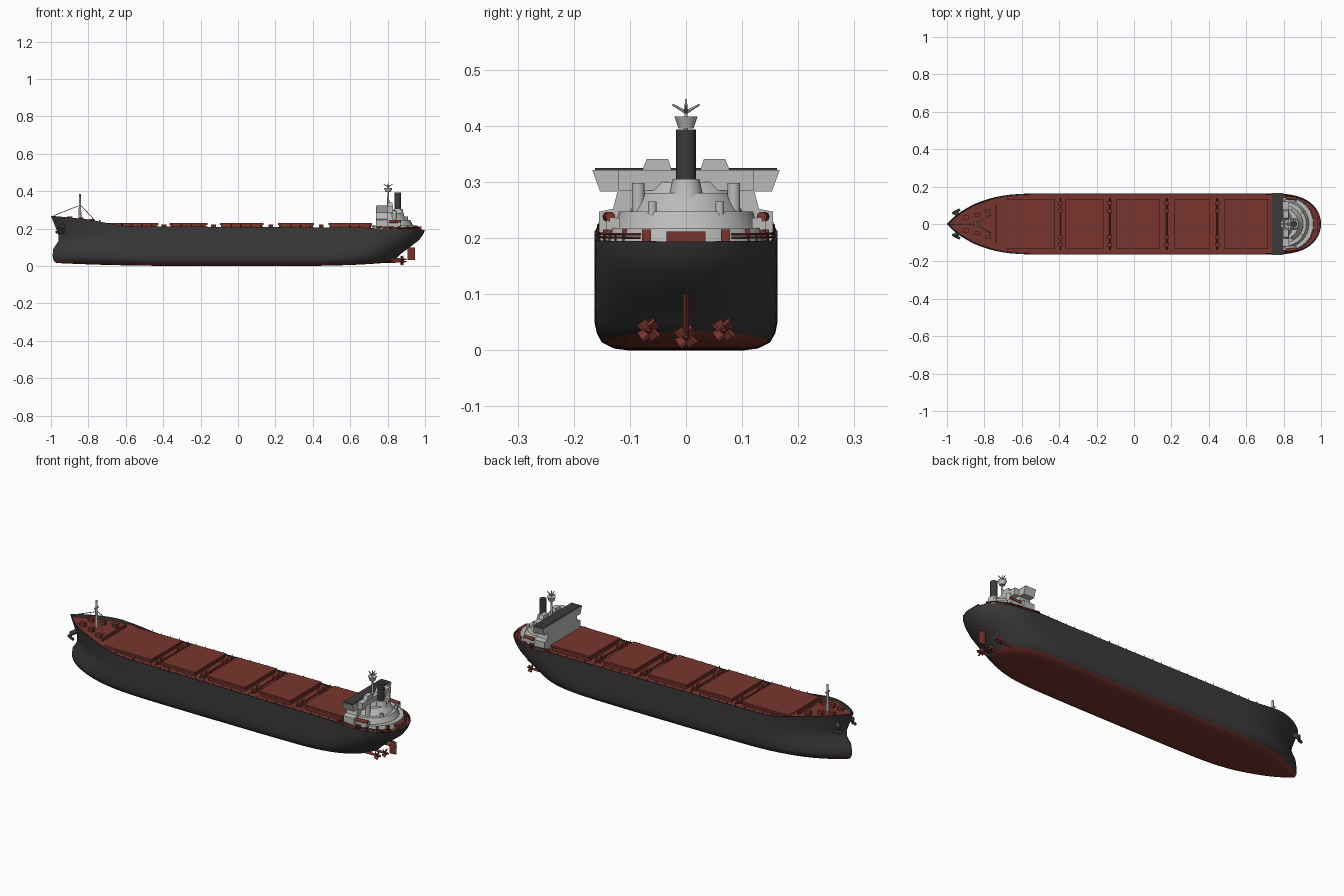
import bpy, bmesh, math
from mathutils import Vector

if "Cube" in bpy.data.objects:
    bpy.data.objects.remove(bpy.data.objects["Cube"])


def material(name, rgb):
    m = bpy.data.materials.new(name)
    m.diffuse_color = (*rgb, 1)
    m.use_nodes = True
    m.node_tree.nodes["Principled BSDF"].inputs["Base Color"].default_value = m.diffuse_color
    return m


DARK = material("hull black", (0.045, 0.041, 0.041))
RED = material("oxide red", (0.19, 0.036, 0.027))
GREY = material("house grey", (0.50, 0.50, 0.49))


def add_mesh(name, verts, faces, mats, index=None, smooth=None):
    me = bpy.data.meshes.new(name)
    bm = bmesh.new()
    vs = [bm.verts.new(v) for v in verts]
    for i, f in enumerate(faces):
        bm.faces.new([vs[k] for k in f]).material_index = index[i] if index else 0
    bmesh.ops.remove_doubles(bm, verts=bm.verts, dist=1e-5)
    bmesh.ops.recalc_face_normals(bm, faces=bm.faces)
    bm.to_mesh(me)
    bm.free()
    ob = bpy.data.objects.new(name, me)
    bpy.context.collection.objects.link(ob)
    for m in mats:
        me.materials.append(m)
    if smooth:
        bpy.ops.object.select_all(action='DESELECT')
        ob.select_set(True)
        bpy.context.view_layer.objects.active = ob
        bpy.ops.object.shade_smooth_by_angle(angle=math.radians(smooth))
    return ob


def prism(name, low, high, mat, smooth=None):
    """Solid between two matching loops of points."""
    n = len(low)
    faces = [(i, (i + 1) % n, (i + 1) % n + n, i + n) for i in range(n)]
    faces += [tuple(range(n))[::-1], tuple(range(n, 2 * n))]
    return add_mesh(name, low + high, faces, [mat], smooth=smooth)


def box(name, x0, x1, y0, y1, z0, z1, mat):
    loop = [(x0, y0), (x1, y0), (x1, y1), (x0, y1)]
    return prism(name, [(*p, z0) for p in loop], [(*p, z1) for p in loop], mat)


def rod(name, a, b, r, mat, r2=None, n=10):
    a, b = Vector(a), Vector(b)
    q = (b - a).to_track_quat('Z', 'Y')
    ring = [Vector((math.cos(t * 2 * math.pi / n), math.sin(t * 2 * math.pi / n), 0)) for t in range(n)]
    return prism(name, [a + q @ (v * r) for v in ring],
                 [b + q @ (v * (r if r2 is None else r2)) for v in ring], mat, smooth=40)


def sheer(x):
    """Height of the deck edge along the ship."""
    pts = [(-1.01, .27), (-.8, .25), (-.68, .226), (-.6, .213), (.7, .205), (.8, .196), (1.01, .194)]
    for (a, za), (b, zb) in zip(pts, pts[1:]):
        if x <= b:
            return za + (zb - za) * (x - a) / (b - a)
    return pts[-1][1]


def half_width(x, xb, xs, half, lb, ls):
    s = min(1, max(0, (x - xb) / lb))
    t = min(1, max(0, (xs - x) / ls))
    return half * (1 - (1 - s) ** 2.8) ** 0.9 * (1 - (1 - t) ** 3) ** 0.5


# Hull: waterlines as (height, bow x, stern x, half width, bow length, stern length)
TOP = (-1.0, 1.0, .163, .5, .28)
LEVELS = [(0, -.97, .78, .105, .55, .5), (.003, -.978, .81, .128, .55, .45),
          (.014, -.985, .84, .15, .55, .4), (.03, -.99, .855, .159, .5, .38),
          (.05, -.991, .875, .163, .5, .35), (.085, -.987, .92, .163, .5, .32),
          (.13, -.96, .968, .163, .5, .3), (.17, -.961, .99, .163, .5, .28),
          (None, *TOP), (None, -.993, .994, .158, .5, .28), (-1, -.99, .993, .157, .5, .28)]
M = 56
verts, faces, index = [], [], []
for z, xb, xs, *shape in LEVELS:
    for side in (1, -1):
        for j in range(M + 1):
            x = xb + (xs - xb) * (0.5 - 0.5 * math.cos(math.pi * j / M))
            if z is None:
                h = sheer(x)
            elif z < 0:
                h = sheer(x) - .005 - .008 * (x < -.75)
            else:
                lift = .018 * abs(x) ** 3 if x < 0 else .045 * x ** 4
                h = z + lift * (1 - z / .17)
            verts.append((x, side * half_width(x, xb, xs, *shape), h))
row = 2 * (M + 1)
for j in range(M):
    for k in range(len(LEVELS) - 1):
        for o in (0, M + 1):
            a = k * row + o + j
            faces.append((a, a + 1, a + 1 + row, a + row))
            index.append(1 if k < 2 else 0)
    for k in (0, len(LEVELS) - 1):       # flat bottom and deck
        a = k * row + j
        faces.append((a, a + 1, a + M + 2, a + M + 1))
        index.append(1)
# Collapse degenerate end faces before building
clean = [(f, i) for f, i in zip(faces, index)
         if len({tuple(round(c, 5) + 0.0 for c in verts[v]) for v in f}) == 4]
tri = []
for f, i in zip(faces, index):
    seen, keep = set(), []
    for v in f:
        key = tuple(round(c, 5) + 0.0 for c in verts[v])
        if key not in seen:
            seen.add(key)
            keep.append(v)
    if len(keep) == 3:
        tri.append((tuple(keep), i))
allf = clean + tri
add_mesh("hull", verts, [f for f, _ in allf], [DARK, RED], [i for _, i in allf], smooth=35)

# Hatch covers with low coamings
for x0, x1 in [(-.70, -.43), (-.36, -.17), (-.09, .13), (.22, .40), (.49, .71)]:
    w0 = min(.125, half_width(x0, *TOP) - .02)
    low = [(x0, -w0), (x1, -.128), (x1, .128), (x0, w0)]
    prism("hatch_coaming", [(*p, .2) for p in low], [(*p, .219) for p in low], RED)
    f = .012
    top = [(x0 - f * .5, -w0 - .006), (x1 + f * .5, -.134), (x1 + f * .5, .134), (x0 - f * .5, w0 + .006)]
    prism("hatch_cover", [(*p, .219) for p in top], [(*p, .23) for p in top], RED)

# Deck gear between hatches
for xc in (-.395, -.13, .175, .445):
    for y in (-.11, -.07, .07, .11):
        box("deck_winch", xc - .012, xc + .012, y - .009, y + .009, .2, .222, RED)
    rod("cross_pipe", (xc, -.14, .213), (xc, .14, .213), .004, RED)

# Deck edge rails and posts
for s in (-1, 1):
    for i in range(60):
        x0, x1 = -.62 + i * .0265, -.62 + (i + 1) * .0265
        p, q = [(x, s * (half_width(x, *TOP) - .006), sheer(x) + .012) for x in (x0, x1)]
        if i % 2 == 0:
            rod("rail_post", (p[0], p[1], p[2] - .018), p, .0016, RED, n=4)
        if x0 > .7:
            rod("stern_rail", p, q, .0025, RED, n=6)
            rod("stern_rail_low", (p[0], p[1], p[2] - .006), (q[0], q[1], q[2] - .006), .002, RED, n=4)
    # Stern bollards and bow fittings
    for x, y in ((.90, .105), (.94, .07), (.86, .13), (.82, .14)):
        box("stern_bollard", x - .012, x + .012, s * y - .008, s * y + .008, .188, .215, RED)
    for x, y in ((-.9, .035), (-.84, .05), (-.78, .07)):
        box("bow_winch", x - .014, x + .014, s * y - .01, s * y + .01, .22, sheer(x) + .006, RED)
    # Anchors
    rod("anchor_housing", (-.93, s * .04, .215), (-.955, s * .062, .20), .012, DARK)
    rod("anchor_shank", (-.955, s * .062, .21), (-.95, s * .066, .175), .006, DARK)
    rod("anchor_fluke", (-.972, s * .056, .182), (-.93, s * .078, .182), .007, DARK)
box("stern_winch", .955, .98, -.035, .035, .188, .212, RED)
box("breakwater", -.742, -.736, -.1, .1, .215, .247, RED)


# Accommodation tiers with rounded after ends
def tier(name, x0, x1, half, z0, z1, taper):
    def loop(k, z):
        xe = x0 + (x1 - x0) * k
        r = (xe - x0) * .65
        arc = [(xe - r + r * math.sin(a), half * k * math.cos(a))
               for a in (i * math.pi / 16 for i in range(17))]
        return [(x0, half * k, z)] + [(x, y, z) for x, y in arc] + [(x0, -half * k, z)]
    prism(name, loop(1, z0), loop(taper, z1), GREY, smooth=30)


tier("house_base", .74, .965, .146, .19, .218, .97)
tier("house_middle", .74, .935, .128, .218, .247, .93)
tier("house_upper", .74, .905, .10, .247, .28, .85)
tier("house_top", .74, .85, .085, .28, .30, .9)

# Wheelhouse front with overhanging wings
half_profile = [(.155, .19), (.155, .247), (.13, .252), (.122, .283), (.153, .283), (.167, .321)]
section = half_profile + [(-y, z) for y, z in reversed(half_profile)]
prism("bridge_and_wings", [(.737, y, z) for y, z in section], [(.80, y, z) for y, z in section], GREY)
box("bridge_roof", .741, .796, -.162, .162, .321, .325, DARK)
for s in (-1, 1):
    rod("corner_column", (.835, s * .085, .215), (.835, s * .085, .298), .012, GREY)
    prism("roof_locker", [(x, s * y, .32) for x, y in ((.80, .025), (.825, .025), (.825, .078), (.80, .078))],
          [(x, s * y, .341) for x, y in ((.80, .032), (.825, .032), (.825, .07), (.80, .07))], GREY)
    box("side_house", .80, .87, s * .13 - .012, s * .13 + .012, .215, .236, GREY)
    rod("life_boat", (.81, s * .14, .238), (.87, s * .135, .238), .009, RED)
    rod("vent", (.90, s * .06, .24), (.90, s * .06, .265), .008, GREY)
box("bridge_back", .80, .828, -.12, .12, .285, .321, GREY)

# Funnel
rod("funnel", (.854, 0, .26), (.854, 0, .393), .018, DARK, n=16)
rod("funnel_base", (.856, 0, .27), (.856, 0, .305), .032, GREY, .024, n=16)

# Radar mast
rod("radar_mast", (.803, 0, .32), (.803, 0, .448), .007, GREY, .002)
rod("mast_platform", (.803, 0, .395), (.803, 0, .417), .014, GREY, .022)
for a in range(4):
    dx, dy = math.cos(a * math.pi / 2), math.sin(a * math.pi / 2)
    rod("mast_arm", (.803, 0, .424), (.803 + .024 * dx, .024 * dy, .438), .004, GREY, .002, n=6)

# Foremast and stays
rod("foremast", (-.845, 0, .235), (-.845, 0, .385), .008, GREY, .005)
rod("foremast_light", (-.845, -.014, .345), (-.845, .014, .345), .005, GREY)
rod("forestay", (-.845, 0, .325), (-.985, 0, .27), .002, GREY, n=5)
for s in (-1, 1):
    rod("backstay", (-.845, 0, .33), (-.765, s * .05, .243), .002, GREY, n=5)

# Propellers, shafts and rudder
for y, z in ((-.067, .036), (0, .024), (.067, .036)):
    rod("shaft", (.68, y, z), (.875, y, z), .009, RED, .006)
    rod("propeller_hub", (.868, y, z), (.9, y, z), .008, RED, .003)
    for b in range(4):
        a = b * math.pi / 2 + .6
        u, v = math.cos(a), math.sin(a)
        tip = [(.872, -.006), (.886, .006), (.884, .010), (.870, -.002)]
        prism("propeller_blade", [(x, y + .004 * u - t * v, z + .004 * v + t * u) for x, t in tip],
              [(x, y + .019 * u - t * 1.3 * v, z + .019 * v + t * 1.3 * u) for x, t in tip], RED)
prism("rudder", [(.907, -.004, .032), (.92, -.005, .032), (.945, 0, .032), (.92, .005, .032), (.907, .004, .032)],
      [(.907, -.004, .1), (.92, -.005, .1), (.945, 0, .1), (.92, .005, .1), (.907, .004, .1)], RED)
